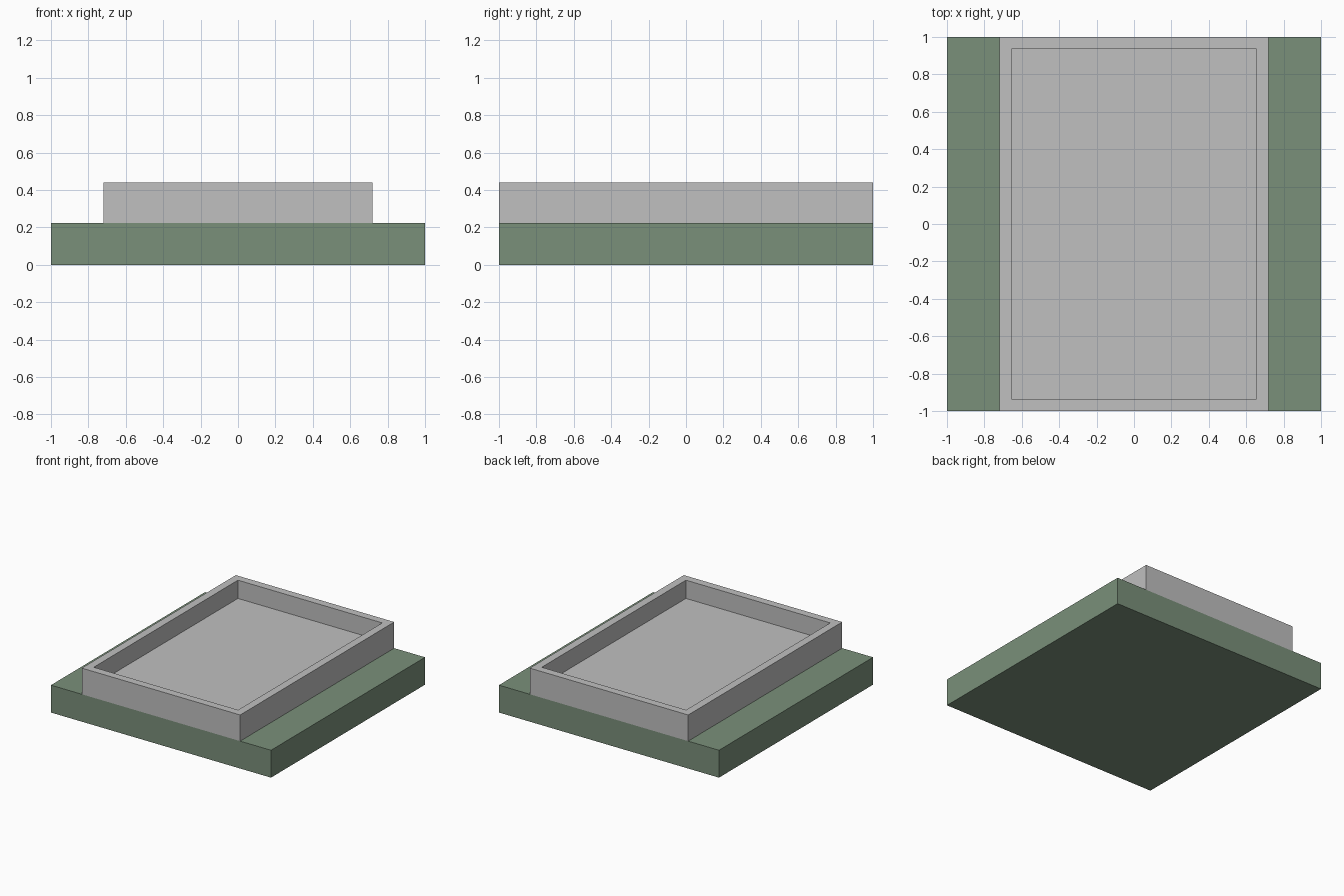
import bpy, bmesh

if "Cube" in bpy.data.objects:
    bpy.data.objects.remove(bpy.data.objects["Cube"], do_unlink=True)


def material(name, color):
    m = bpy.data.materials.new(name)
    m.use_nodes = True
    m.diffuse_color = color
    bsdf = next(n for n in m.node_tree.nodes if n.type == 'BSDF_PRINCIPLED')
    bsdf.inputs["Base Color"].default_value = color
    return m


def box(name, half_x, half_y, z0, z1, mat):
    """Box centred on the z axis; returns the object and its bmesh."""
    bm = bmesh.new()
    bmesh.ops.create_cube(bm, size=1)
    for v in bm.verts:
        v.co = (v.co.x * 2 * half_x, v.co.y * 2 * half_y, z0 + (v.co.z + 0.5) * (z1 - z0))
    me = bpy.data.meshes.new(name)
    me.materials.append(mat)
    ob = bpy.data.objects.new(name, me)
    bpy.context.collection.objects.link(ob)
    return ob, bm


green = material("muted green", (0.195, 0.279, 0.195, 1))
grey = material("light grey", (0.525, 0.525, 0.525, 1))

BASE_TOP, RIM_TOP = 0.225, 0.44
WALL, DEPTH = 0.064, 0.15

# Ground slab
slab, bm = box("ground_slab", 1, 1, 0, BASE_TOP, green)
bm.to_mesh(slab.data)
bm.free()

# Raised block with a parapet: inset the top face, then sink it to form the floor
tray, bm = box("walled_block", 0.72, 1, BASE_TOP, RIM_TOP, grey)
bm.normal_update()
top = max(bm.faces, key=lambda f: f.calc_center_median().z)
bmesh.ops.inset_region(bm, faces=[top], thickness=WALL, use_even_offset=True)
floor = bmesh.ops.extrude_discrete_faces(bm, faces=[top])["faces"][0]
for v in floor.verts:
    v.co.z -= DEPTH
bmesh.ops.recalc_face_normals(bm, faces=bm.faces)
bm.to_mesh(tray.data)
bm.free()
